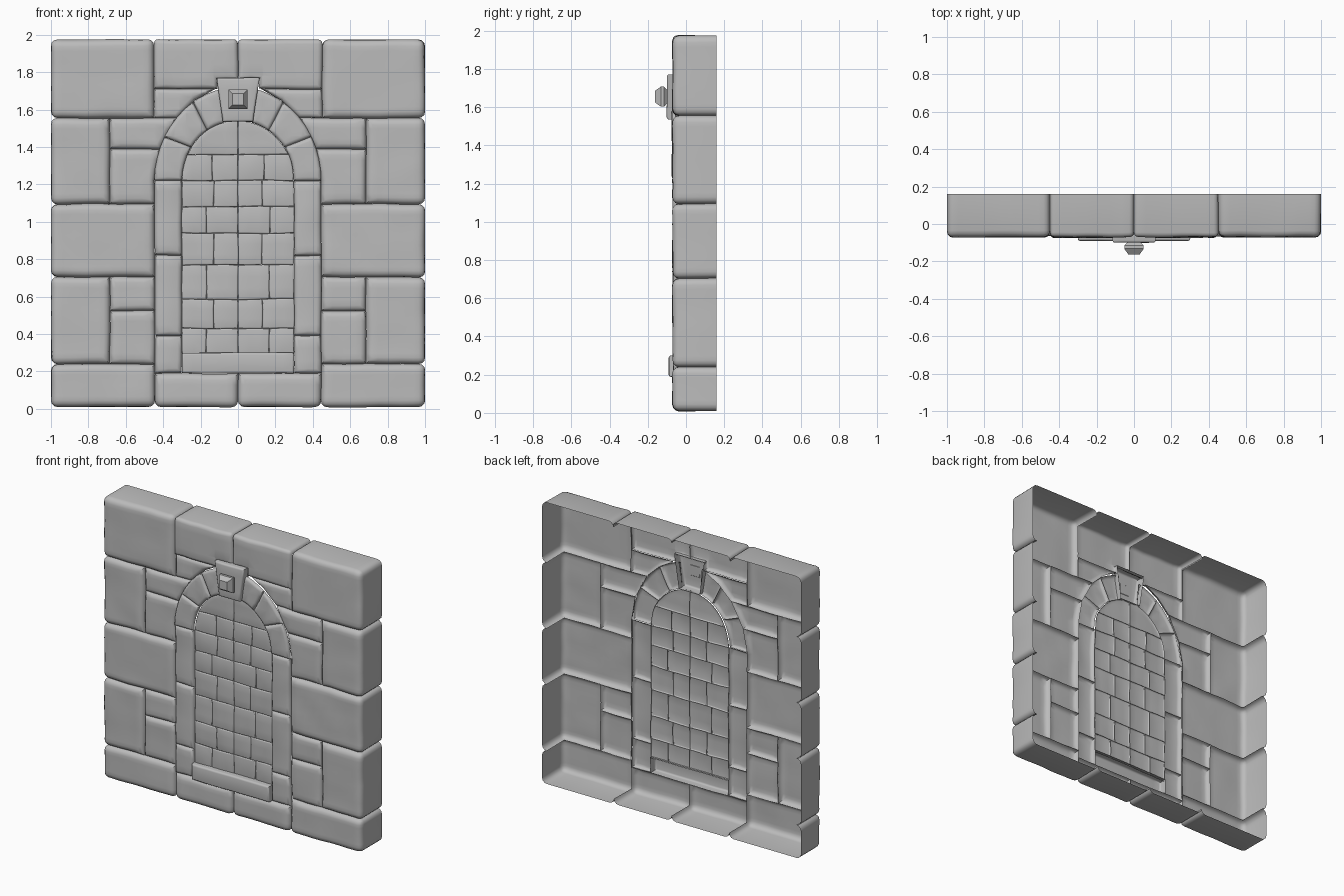
import bpy, bmesh, math
from mathutils import Vector, noise

old = bpy.data.objects.get("Cube")
if old:
    bpy.data.objects.remove(old, do_unlink=True)

stone_mat = bpy.data.materials.new("grey stone")
stone_mat.use_nodes = True
GREY = (0.5, 0.5, 0.5, 1)
stone_mat.diffuse_color = GREY
stone_mat.node_tree.nodes["Principled BSDF"].inputs["Base Color"].default_value = GREY

BACK, LOW, HIGH = 0.16, 0.01, 1.975
SPRING = 1.22


def finish(name, bm, angle=40):
    mesh = bpy.data.meshes.new(name)
    bm.to_mesh(mesh)
    bm.free()
    mesh.materials.append(stone_mat)
    mesh.shade_smooth()
    mesh.set_sharp_from_angle(angle=math.radians(angle))
    obj = bpy.data.objects.new(name, mesh)
    bpy.context.collection.objects.link(obj)
    return obj


def on_rim(p, tol):
    return abs(p.x) > 1 - tol or p.z < LOW + tol or p.z > HIGH - tol


def stone(name, outline, front=-0.07, radius=0.035, rough=0.005, base=None):
    """Hollow stone: rounded front, open back, long sides only on the wall's rim."""
    bm = bmesh.new()
    back = BACK if base is None else base
    face = bm.faces.new([bm.verts.new((x, back, z)) for x, z in outline])
    new = bmesh.ops.extrude_face_region(bm, geom=[face])["geom"]
    for v in new:
        if isinstance(v, bmesh.types.BMVert):
            v.co.y = front
    bmesh.ops.recalc_face_normals(bm, faces=bm.faces)

    # Round the front edges and the seams on the wall's rim
    def rounded(e):
        a, b = (v.co for v in e.verts)
        if abs(a.y - b.y) < 0.001:
            return a.y < front + 0.001
        return on_rim(a, 0.002)
    bmesh.ops.bevel(bm, geom=[e for e in bm.edges if rounded(e)], offset=radius,
                    segments=3, profile=0.5, affect='EDGES', clamp_overlap=True)

    # Open the back and the sides hidden in the wall
    bm.normal_update()
    dead = []
    for f in bm.faces:
        c = f.calc_center_median()
        if f.normal.y > 0.9:
            dead.append(f)
        elif base is None and c.y > 0.02 and not on_rim(c, radius * 0.95):
            dead.append(f)
    bmesh.ops.delete(bm, geom=dead, context='FACES')

    # Slice evenly, then wear the surface
    for axis in (0, 2):
        lo = min(v.co[axis] for v in bm.verts)
        hi = max(v.co[axis] for v in bm.verts)
        count = max(2, round((hi - lo) / 0.06))
        normal = Vector((axis == 0, 0, axis == 2))
        for i in range(1, count):
            bmesh.ops.bisect_plane(bm, geom=bm.verts[:] + bm.edges[:] + bm.faces[:],
                                   plane_co=normal * (lo + (hi - lo) * i / count),
                                   plane_no=normal)
    for v in bm.verts:
        push = noise.noise_vector(v.co * 7) * rough
        if v.co.y > BACK - 0.001:
            push = Vector((0, 0, 0))
        v.co += push
        v.co.x = max(-1, min(1, v.co.x))
    return finish(name, bm)


def rect(x0, x1, z0, z1):
    return [(x0, z0), (x1, z0), (x1, z1), (x0, z1)]


def arc(a, b, start, end, steps=4):
    pts = []
    for i in range(steps + 1):
        t = math.radians(start + (end - start) * i / steps)
        pts.append((a * math.cos(t), SPRING + b * math.sin(t)))
    return pts


for side, s in (("left", 1), ("right", -1)):
    def put(name, outline, **options):
        stone(f"{side}_{name}", [(x * s, z) for x, z in outline], **options)

    # Large wall blocks
    put("top_corner_block", rect(0.45, 1, 1.555, HIGH))
    put("upper_outer_block", rect(0.685, 1, 1.095, 1.555))
    put("middle_block", rect(0.445, 1, 0.705, 1.095))
    put("lower_outer_block", rect(0.685, 1, 0.24, 0.705))
    put("bottom_corner_block", rect(0.445, 1, LOW, 0.24))
    put("bottom_middle_block", rect(0, 0.445, LOW, 0.19))
    put("top_middle_block", [(0, 1.76), (0.11, 1.76), (0.11, 1.71), (0.45, 1.71),
                             (0.45, HIGH), (0, HIGH)])

    # Small filler stones
    put("lower_filler", rect(0.445, 0.685, 0.24, 0.525), front=-0.063, radius=0.03)
    put("lower_top_filler", rect(0.445, 0.685, 0.525, 0.705), front=-0.063, radius=0.03)
    put("upper_filler", [(0.445, 1.095), (0.685, 1.095), (0.685, 1.39), (0.415, 1.39),
                         (0.445, SPRING)], front=-0.063, radius=0.03)
    put("spandrel_stone", [(0.415, 1.39), (0.685, 1.39), (0.685, 1.555), (0.327, 1.555)],
        front=-0.063, radius=0.03)
    put("arch_top_stone", [(0.327, 1.555), (0.45, 1.555), (0.45, 1.71), (0.12, 1.71),
                           (0.23, 1.65)], front=-0.058, radius=0.025)

    # Door jambs
    for i, (z0, z1) in enumerate(((0.19, 0.39), (0.39, 0.82), (0.82, SPRING))):
        put(f"jamb_{i + 1}", rect(0.3, 0.445, z0, z1), front=-0.068, radius=0.025)

    # Arch stones
    for i, (o0, o1, i0, i1) in enumerate(((0, 28, 0, 34), (28, 57, 34, 57), (57, 79, 57, 76))):
        put(f"arch_stone_{i + 1}", arc(0.445, 0.5, o0, o1) + arc(0.3, 0.32, i1, i0),
            front=-0.074, radius=0.02, rough=0.003)

    # Brick filling of the doorway
    rows = [0.29, 0.43, 0.585, 0.77, 0.94, 1.08, SPRING]
    for i, (z0, z1) in enumerate(zip(rows, rows[1:])):
        split = 0.13 if i % 2 else 0.17
        for j, (x0, x1) in enumerate(((0, split), (split, 0.3))):
            put(f"brick_{i + 1}_{j + 1}", rect(x0, x1, z0, z1),
                front=-0.05, radius=0.008, rough=0.006)
    put("brick_arch_inner", rect(0, 0.14, SPRING, 1.36), front=-0.05, radius=0.008)
    put("brick_arch_outer", [(0.14, SPRING)] + arc(0.3, 0.32, 0, 25.9) + [(0.14, 1.36)],
        front=-0.05, radius=0.008)
    put("brick_arch_top", [(0, 1.36)] + arc(0.3, 0.32, 25.9, 90, 6),
        front=-0.05, radius=0.008)

# Sill under the doorway
stone("sill", rect(-0.3, 0.3, 0.19, 0.3), front=-0.09, radius=0.012, rough=0.003, base=-0.035)

# Keystone
stone("keystone", [(-0.08, 1.535), (0.08, 1.535), (0.115, 1.77), (-0.115, 1.77)],
      front=-0.1, radius=0.012, rough=0.002, base=-0.035)

# Square boss on the keystone, flaring then tapering
bm = bmesh.new()
rings = []
for half, y in ((0.035, -0.098), (0.052, -0.115), (0.052, -0.132), (0.03, -0.163)):
    rings.append([bm.verts.new((x, y, 1.655 + z)) for x, z in rect(-half, half, -half, half)])
for a, b in zip(rings, rings[1:]):
    for k in range(4):
        n = (k + 1) % 4
        bm.faces.new((a[k], a[n], b[n], b[k]))
bm.faces.new(rings[-1])
bmesh.ops.recalc_face_normals(bm, faces=bm.faces)
finish("keystone_boss", bm, 20)
